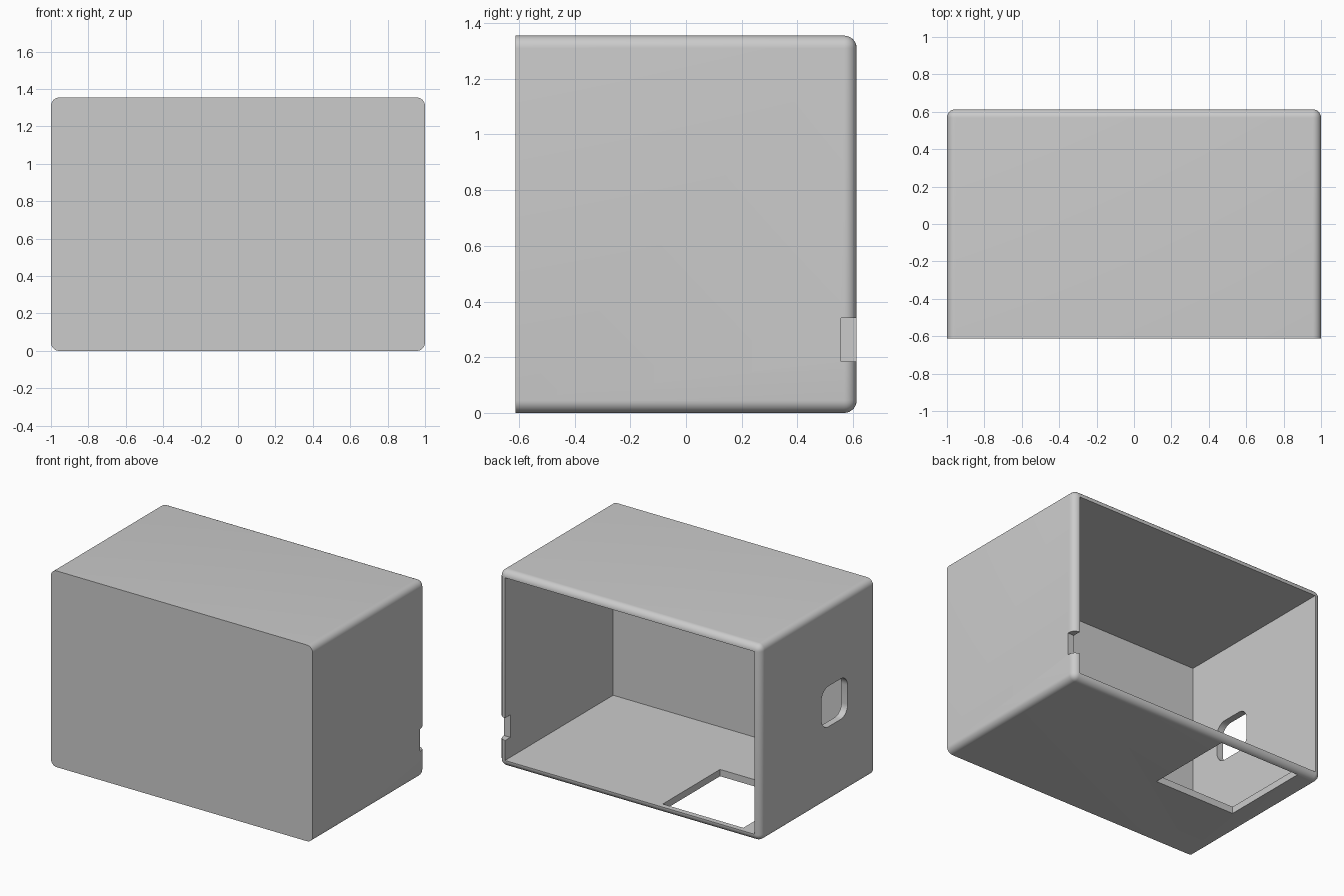
import bpy, bmesh, math
from mathutils import Vector

HALF_X, HALF_Y, HEIGHT = 1.0, 0.613, 1.355
WALL, ROUND = 0.047, 0.045

old = bpy.data.objects.get("Cube")
if old:
    bpy.data.objects.remove(old, do_unlink=True)

grey = bpy.data.materials.new("plain_grey")
grey.use_nodes = True
colour = (0.6, 0.6, 0.6, 1)
grey.diffuse_color = colour
grey.node_tree.nodes["Principled BSDF"].inputs["Base Color"].default_value = colour


def block(name, low, high, radius=0, pick=None, segments=8):
    """Box between two corners; edges accepted by pick are rounded."""
    low, high = Vector(low), Vector(high)
    bm = bmesh.new()
    bmesh.ops.create_cube(bm, size=1)
    for v in bm.verts:
        v.co = (low + high) / 2 + v.co * (high - low)
    if radius:
        edges = [e for e in bm.edges if pick(*(v.co for v in e.verts))]
        bmesh.ops.bevel(bm, geom=edges, offset=radius, segments=segments,
                        profile=0.5, affect='EDGES')
    mesh = bpy.data.meshes.new(name)
    bm.to_mesh(mesh)
    bm.free()
    mesh.materials.append(grey)
    obj = bpy.data.objects.new(name, mesh)
    bpy.context.collection.objects.link(obj)
    return obj


def along(axis):
    return lambda a, b: abs(a[axis] - b[axis]) > 0.01


def cut(target, cutter):
    cutter.hide_render = True
    mod = target.modifiers.new("cut", 'BOOLEAN')
    mod.operation, mod.solver, mod.object = 'DIFFERENCE', 'EXACT', cutter
    bpy.ops.object.modifier_apply(modifier=mod.name)
    bpy.data.objects.remove(cutter, do_unlink=True)


# Case: every outer edge is rounded except those around the front face
case = block("case", (-HALF_X, -HALF_Y, 0), (HALF_X, HALF_Y, HEIGHT), ROUND,
             lambda a, b: max(a.y, b.y) > 0)
bpy.context.view_layer.objects.active = case
case.select_set(True)

# Hollow interior, open at the back
cut(case, block("interior", (WALL - HALF_X, WALL - HALF_Y, WALL),
                (HALF_X - WALL, 1, HEIGHT - WALL)))

# Square opening in the floor
cut(case, block("floor_opening", (-0.84, -0.05, -0.1), (-0.225, 0.575, 0.1)))

# Rounded window in the right wall
cut(case, block("side_window", (-1.1, -0.335, 0.52), (-0.9, -0.05, 0.8),
                0.075, along(0)))

# Cable notch at the back of the left wall, with an eased outer edge
cut(case, block("cable_notch", (0.9, 0.556, 0.185), (1.1, 0.7, 0.34)))
bm = bmesh.new()
bm.from_mesh(case.data)
notch_edges = [e for e in bm.edges
               if all(abs(v.co.y - 0.556) < 0.002 and v.co.x > 0.99
                      and 0.18 < v.co.z < 0.345 for v in e.verts)]
bmesh.ops.bevel(bm, geom=notch_edges, offset=0.022, segments=5,
                profile=0.5, affect='EDGES')
bm.to_mesh(case.data)
bm.free()

bpy.ops.object.shade_smooth_by_angle(angle=math.radians(30))
